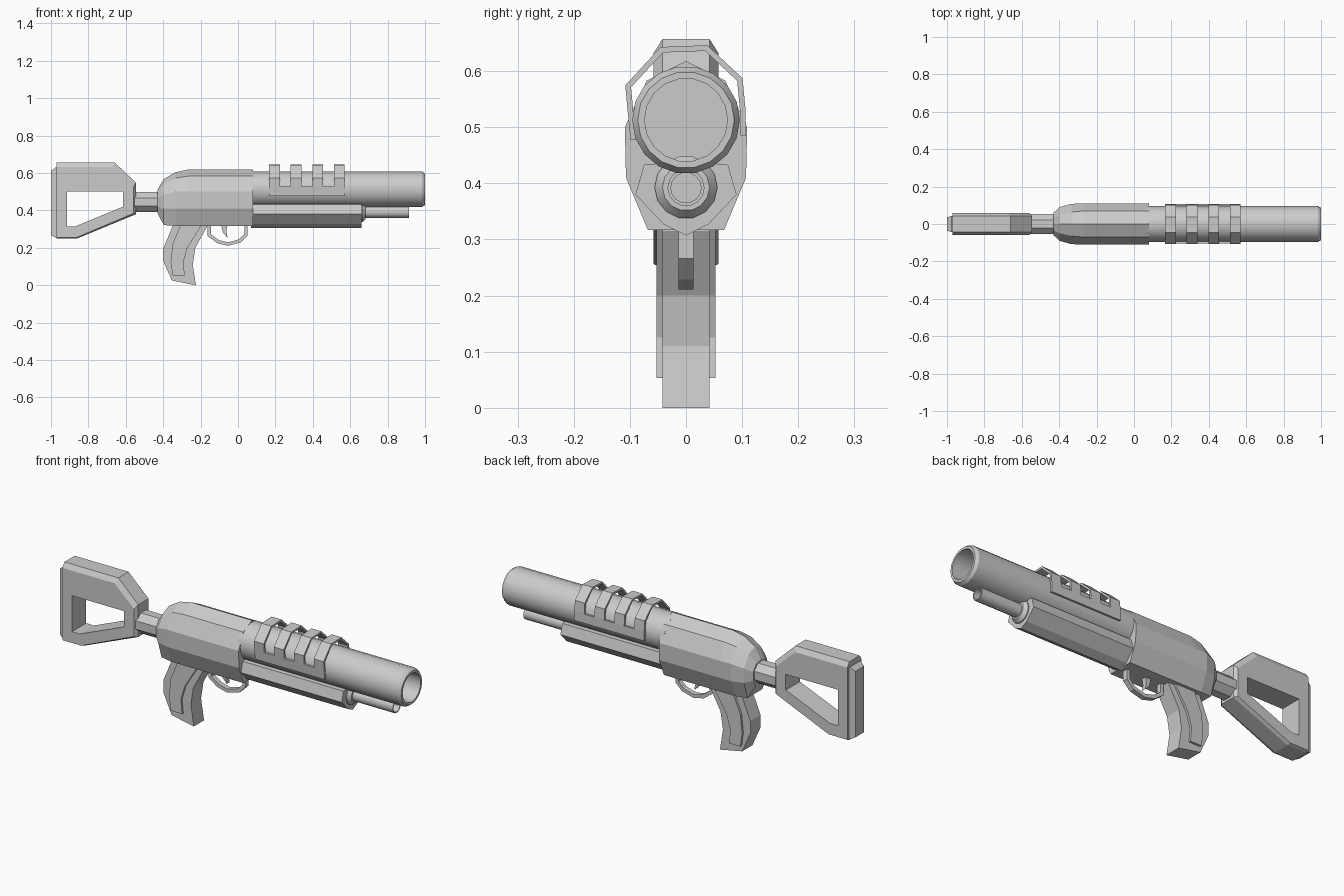
import bpy, bmesh, math

if "Cube" in bpy.data.objects:
    bpy.data.objects.remove(bpy.data.objects["Cube"])


def finish(name, bm, smooth=False):
    bmesh.ops.recalc_face_normals(bm, faces=bm.faces)
    me = bpy.data.meshes.new(name)
    bm.to_mesh(me)
    bm.free()
    if smooth:
        me.shade_smooth()
        me.set_sharp_from_angle(angle=math.radians(30))
    ob = bpy.data.objects.new(name, me)
    bpy.context.collection.objects.link(ob)
    return ob


def loft(name, rings, smooth=False, loop=False):
    """Join equal-length rings of points; cap the ends, or close into a loop."""
    bm = bmesh.new()
    vs = [[bm.verts.new(p) for p in r] for r in rings]
    n = len(rings[0])
    pairs = list(zip(vs, vs[1:])) + ([(vs[-1], vs[0])] if loop else [])
    for a, b in pairs:
        for i in range(n):
            j = (i + 1) % n
            bm.faces.new((a[i], a[j], b[j], b[i]))
    if not loop:
        bm.faces.new(vs[0])
        bm.faces.new(vs[-1])
    return finish(name, bm, smooth)


def side(profile, y):
    return [(x, y, z) for x, z in profile]


def plate(name, profile, w):
    return loft(name, [side(profile, -w), side(profile, w)])


def turned(name, z, steps, n, smooth=False):
    """Rings of (x, radius) around an axis along x."""
    ang = [2 * math.pi * (i + 0.5) / n for i in range(n)]
    return loft(name, [[(x, r * math.sin(a), z + r * math.cos(a)) for a in ang]
                       for x, r in steps], smooth)


def section(x, half):
    """Mirror a half section (starting on the centre line) across y."""
    full = half + [(-y, z) for y, z in reversed(half) if y > 0]
    return [(x, y, z) for y, z in full]


def sheet(name, rows, keep, thick):
    bm = bmesh.new()
    vs = [[bm.verts.new(p) for p in r] for r in rows]
    for i in range(len(rows) - 1):
        for j in range(len(rows[0]) - 1):
            if keep(i, j):
                bm.faces.new((vs[i][j], vs[i + 1][j], vs[i + 1][j + 1], vs[i][j + 1]))
    bmesh.ops.delete(bm, geom=[v for v in bm.verts if not v.link_faces], context='VERTS')
    ob = finish(name, bm)
    m = ob.modifiers.new("thickness", 'SOLIDIFY')
    m.thickness, m.offset, m.use_even_offset = thick, 0, True
    return ob


# Barrel with bevelled muzzle and open bore
turned("barrel", 0.513, [(0.06, 0.096), (0.984, 0.096), (1.0, 0.086), (1.0, 0.074),
                         (0.09, 0.074)], 18, True)

# Receiver, tapering at the back
half = [(0, 0.618), (0.07, 0.583), (0.109, 0.50), (0.107, 0.41), (0.068, 0.317)]
loft("receiver", [
    section(-0.43, [(0, 0.51), (0.035, 0.50), (0.06, 0.465), (0.06, 0.42), (0.04, 0.385)]),
    section(-0.397, [(0, 0.567), (0.05, 0.545), (0.09, 0.485), (0.09, 0.41), (0.062, 0.322)]),
    section(-0.335, [(0, 0.604), (0.064, 0.573), (0.108, 0.50), (0.107, 0.41), (0.068, 0.317)]),
    section(-0.27, half), section(0.08, half)])

# Pump handguard, collar and magazine tube
guard = [(0, 0.44), (0.075, 0.433), (0.09, 0.38), (0.04, 0.327), (0, 0.307)]
full = guard + [(-y, z) for y, z in reversed(guard[1:-1])]
loft("handguard", [[(x, y, z) for y, z in full] for x in (0.07, 0.66)])
turned("magazine_collar", 0.393, [(0.64, 0.056), (0.665, 0.056), (0.682, 0.042)], 14, True)
turned("magazine_tube", 0.392, [(0.65, 0.033), (0.914, 0.033), (0.914, 0.027), (0.70, 0.027)],
       14, True)

# Heat shield: four ribs joined by a strip along each lower edge
path = [(-0.094, 0.478), (-0.099, 0.528), (-0.103, 0.573), (-0.043, 0.638),
        (0.036, 0.641), (0.096, 0.585), (0.101, 0.532), (0.102, 0.485)]
xs = [x for k in range(4) for x in (0.167 + 0.115 * k, 0.167 + 0.115 * k + 0.057)]
sheet("heat_shield", [[(x, y, z) for y, z in path] for x in xs],
      lambda i, j: i % 2 == 0 or j in (0, 6), 0.01)

# Stock frame: bevelled outer rim with an open window
outer = [(-0.97, 0.25), (-0.97, 0.657), (-0.66, 0.657), (-0.545, 0.548),
         (-0.545, 0.38), (-0.86, 0.25)]
inset = [(-0.97, 0.256), (-0.97, 0.632), (-0.67, 0.632), (-0.558, 0.528),
         (-0.558, 0.385), (-0.862, 0.256)]
hole = [(-0.915, 0.315), (-0.915, 0.502), (-0.75, 0.502), (-0.615, 0.502),
        (-0.615, 0.42), (-0.87, 0.315)]
loft("stock", [side(hole, -0.058), side(inset, -0.058), side(outer, -0.042),
               side(outer, 0.042), side(inset, 0.058), side(hole, 0.058)], loop=True)


# Butt pad with bevelled back face
def pad(x, w, lo, hi):
    return [(x, -w, lo), (x, w, lo), (x, w, hi), (x, -w, hi)]


loft("butt_pad", [pad(-0.96, 0.043, 0.255, 0.63), pad(-0.975, 0.043, 0.255, 0.63),
                  pad(-1.0, 0.036, 0.268, 0.612)])
turned("stock_tube", 0.445, [(-0.57, 0.057), (-0.42, 0.057)], 8)

# Grip with raised side panels
plate("grip", [(-0.335, 0.35), (-0.35, 0.315), (-0.4, 0.195), (-0.4, 0.13), (-0.353, 0.025),
               (-0.225, 0.0), (-0.242, 0.11), (-0.228, 0.2), (-0.165, 0.315), (-0.165, 0.35)],
      0.042)
plate("grip_panels", [(-0.305, 0.33), (-0.35, 0.22), (-0.36, 0.125), (-0.35, 0.053),
                      (-0.285, 0.053), (-0.292, 0.125), (-0.27, 0.2), (-0.19, 0.33)], 0.053)

# Trigger and its guard
bow = [(-0.153, 0.335), (-0.153, 0.267), (-0.108, 0.234), (-0.055, 0.22), (0.01, 0.237),
       (0.043, 0.27), (0.043, 0.335)]
sheet("trigger_guard", [side(bow, -0.013), side(bow, 0.013)], lambda i, j: True, 0.018)
plate("trigger", [(-0.092, 0.33), (-0.08, 0.28), (-0.056, 0.255), (-0.062, 0.285),
                  (-0.055, 0.33)], 0.012)
